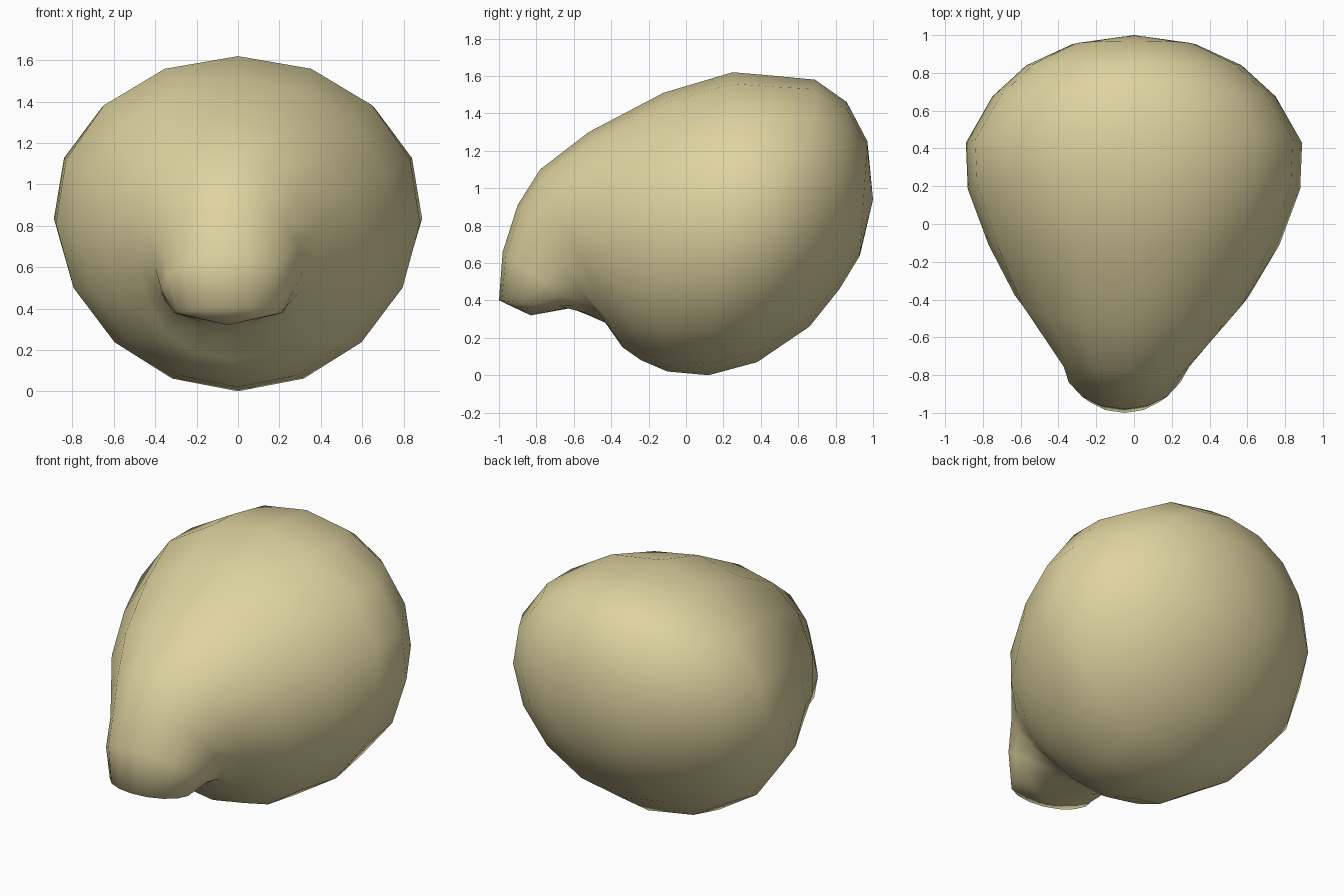
import bpy, bmesh, math

if "Cube" in bpy.data.objects:
    bpy.data.objects.remove(bpy.data.objects["Cube"])

SIDES = 16
# Rings from snout tip to back: top (y, z), bottom (y, z), half width, x centre
RINGS = [
    ((-1.00, 0.40), (-0.61, 0.36), 0.26, -0.05),
    ((-0.98, 0.66), (-0.52, 0.32), 0.32, -0.05),
    ((-0.90, 0.91), (-0.43, 0.28), 0.36, -0.04),
    ((-0.78, 1.10), (-0.34, 0.15), 0.45, -0.03),
    ((-0.52, 1.30), (-0.24, 0.08), 0.62, -0.01),
    ((-0.12, 1.51), (-0.10, 0.02), 0.77, 0.0),
    ((0.25, 1.62), (0.12, 0.00), 0.88, 0.0),
    ((0.48, 1.60), (0.38, 0.07), 0.89, 0.0),
    ((0.69, 1.58), (0.66, 0.26), 0.75, 0.0),
    ((0.86, 1.46), (0.82, 0.46), 0.57, 0.0),
    ((0.97, 1.25), (0.93, 0.64), 0.33, 0.0),
]

mat = bpy.data.materials.new("pale_sand")
mat.diffuse_color = (0.73, 0.65, 0.35, 1)
mat.use_nodes = True
mat.node_tree.nodes["Principled BSDF"].inputs["Base Color"].default_value = mat.diffuse_color

bm = bmesh.new()


def ring(top, bottom, width, xc):
    """Tilted oval ring, slightly fuller in its upper half."""
    verts = []
    for i in range(SIDES):
        a = 2 * math.pi * i / SIDES
        t = math.cos(a)
        full = 1 + 0.06 * t * max(width - 0.4, 0) * 2
        y = (top[0] + bottom[0]) / 2 + t * (top[0] - bottom[0]) / 2
        z = (top[1] + bottom[1]) / 2 + t * (top[1] - bottom[1]) / 2
        verts.append(bm.verts.new((xc + math.sin(a) * width * full, y, z)))
    return verts


# Loft the body and snout
loops = [ring(*r) for r in RINGS]
for a, b in zip(loops, loops[1:]):
    for i in range(SIDES):
        j = (i + 1) % SIDES
        bm.faces.new((a[i], a[j], b[j], b[i]))

# Close the snout tip and the back
for loop, pole in ((loops[0], (-0.05, -0.83, 0.32)), (loops[-1], (0, 1.0, 0.94))):
    tip = bm.verts.new(pole)
    for i in range(SIDES):
        bm.faces.new((loop[i], loop[(i + 1) % SIDES], tip))

bmesh.ops.recalc_face_normals(bm, faces=bm.faces)
for f in bm.faces:
    f.smooth = True
me = bpy.data.meshes.new("rounded_head")
bm.to_mesh(me)
bm.free()
me.materials.append(mat)
obj = bpy.data.objects.new("rounded_head", me)
bpy.context.collection.objects.link(obj)
